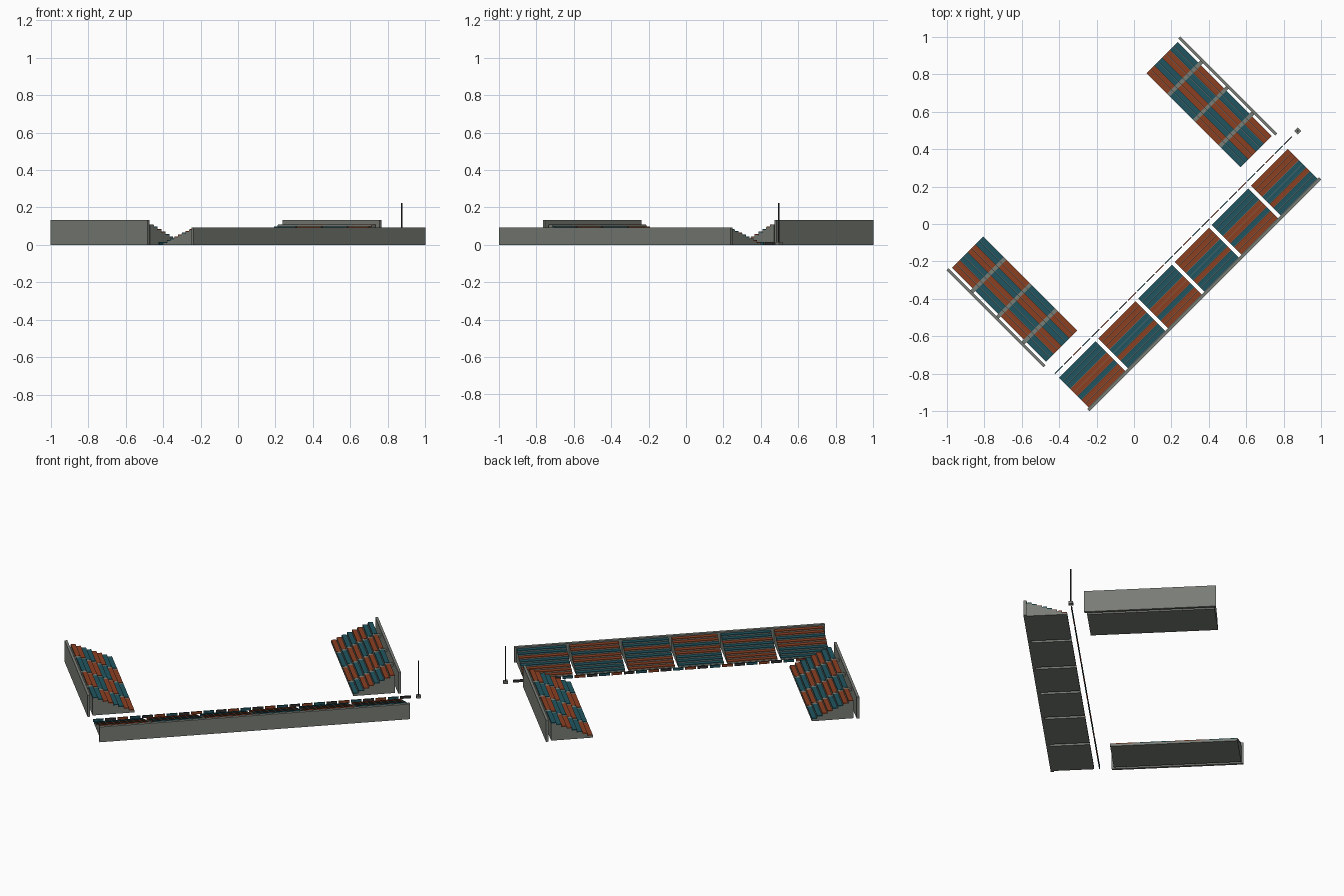
import bpy
import bmesh
import math
from mathutils import Matrix

cube = bpy.data.objects.get("Cube")
if cube:
    bpy.data.objects.remove(cube, do_unlink=True)

TURN = Matrix.Rotation(math.radians(45), 4, 'Z')
ROWS = 8


def material(name, r, g, b):
    m = bpy.data.materials.new(name)
    m.use_nodes = True
    m.diffuse_color = (r, g, b, 1)
    m.node_tree.nodes["Principled BSDF"].inputs["Base Color"].default_value = (r, g, b, 1)
    return m


CONCRETE = material("concrete grey", 0.19, 0.205, 0.18)
TEAL = material("teal seat", 0.014, 0.09, 0.115)
RUST = material("rust seat", 0.26, 0.05, 0.015)
DARK = material("dark metal", 0.03, 0.03, 0.032)
SEATS = [TEAL, RUST]


def finish(name, bm, mats):
    bmesh.ops.recalc_face_normals(bm, faces=bm.faces)
    bm.transform(TURN)
    mesh = bpy.data.meshes.new(name)
    bm.to_mesh(mesh)
    bm.free()
    for m in mats:
        mesh.materials.append(m)
    obj = bpy.data.objects.new(name, mesh)
    bpy.context.collection.objects.link(obj)
    return obj


def add_box(bm, a, b, index=0):
    """Box between two opposite corners."""
    size = [abs(q - p) for p, q in zip(a, b)]
    mid = [(p + q) / 2 for p, q in zip(a, b)]
    mat = Matrix.Translation(mid) @ Matrix.Diagonal((*size, 1))
    verts = bmesh.ops.create_cube(bm, size=1, matrix=mat)["verts"]
    for f in {f for v in verts for f in v.link_faces}:
        f.material_index = index


def box(name, a, b, mat):
    bm = bmesh.new()
    add_box(bm, a, b)
    finish(name, bm, [mat])


def add_steps(bm, place, front, back, height, lo, hi, lift=0):
    """Extruded stair profile; place(depth, along, z) gives a point."""
    depth, rise = (back - front) / ROWS, height / ROWS
    profile = [(back, 0), (front, 0)]
    for r in range(ROWS):
        z = (r + 1) * rise + lift
        profile += [(front + r * depth, z), (front + (r + 1) * depth, z)]
    face = bm.faces.new([bm.verts.new(place(d, lo, z)) for d, z in profile])
    new = bmesh.ops.extrude_face_region(bm, geom=[face])["geom"]
    verts = [g for g in new if isinstance(g, bmesh.types.BMVert)]
    shift = [q - p for p, q in zip(place(0, lo, 0), place(0, hi, 0))]
    bmesh.ops.translate(bm, verts=verts, vec=shift)


def add_seats(bm, place, front, back, height, lo, hi, pattern, flip):
    """One thin coloured plate on every tread."""
    depth, rise = (back - front) / ROWS, height / ROWS
    for r in range(ROWS):
        d, z = front + r * depth, (r + 1) * rise
        add_box(bm, place(d + 0.001, lo, z), place(d + depth * 0.95, hi, z + 0.005),
                (pattern[r] + flip) % 2)


# Long stand: six separate blocks in front of one back wall
def main_place(d, a, z):
    return (a, -d, z)


edges = [-0.863, -0.578, -0.276, 0, 0.28, 0.576, 0.863]
terrace, seats = bmesh.new(), bmesh.new()
for i in range(6):
    lo = edges[i] + (0.010 if i > 0 else 0)
    hi = edges[i + 1] - (0.010 if i < 5 else 0)
    add_steps(terrace, main_place, 0.297, 0.522, 0.08, lo, hi)
    add_seats(seats, main_place, 0.297, 0.522, 0.08, lo, hi, [0, 0, 0, 1, 1, 0, 1, 1], i)
finish("main_stand_terrace", terrace, [CONCRETE])
finish("main_stand_seats", seats, SEATS)
box("main_stand_back_wall", (-0.875, -0.54, 0), (0.875, -0.522, 0.093), CONCRETE)

# Two facing end stands with aisles and a detached back wall
aisles = [0.357, 0.163, -0.03]
bounds = [0.523] + aisles + [-0.187]
for side, name in ((1, "left_stand"), (-1, "right_stand")):
    def place(d, a, z, s=side):
        return (s * d, a, z)

    terrace, seats, stairs = bmesh.new(), bmesh.new(), bmesh.new()
    add_steps(terrace, place, 0.617, 0.852, 0.105, -0.187, 0.523)
    for i in range(4):
        hi = bounds[i] - (0.010 if i > 0 else 0)
        lo = bounds[i + 1] + (0.010 if i < 3 else 0)
        add_seats(seats, place, 0.617, 0.852, 0.105, lo, hi,
                  [0, 0, 1, 1, 0, 0, 1, 1], i + (side > 0))
    for a in aisles:
        add_steps(stairs, place, 0.617, 0.852, 0.105, a - 0.010, a + 0.010, 0.003)
        add_box(stairs, place(0.852, a - 0.010, 0.095), place(0.868, a + 0.010, 0.108))
    finish(name + "_terrace", terrace, [CONCRETE])
    finish(name + "_seats", seats, SEATS)
    finish(name + "_aisles", stairs, [CONCRETE])
    box(name + "_back_wall", place(0.868, -0.2, 0), place(0.883, 0.533, 0.132), CONCRETE)

# Row of low boards along the pitch edge
boards = bmesh.new()
COUNT = 26
pitch = 1.8 / COUNT
for i in range(COUNT):
    u = -0.864 + i * pitch
    add_box(boards, (u, -0.270, 0), (u + pitch - 0.010, -0.264, 0.015), i % 3)
finish("pitch_side_boards", boards, [TEAL, DARK, RUST])

# Pole on a square footing
box("pole_footing", (0.957, -0.280, 0), (0.983, -0.254, 0.014), CONCRETE)
bm = bmesh.new()
bmesh.ops.create_cone(bm, cap_ends=True, segments=8, radius1=0.004, radius2=0.004,
                      depth=0.212, matrix=Matrix.Translation((0.97, -0.267, 0.119)))
finish("pole", bm, [DARK])
